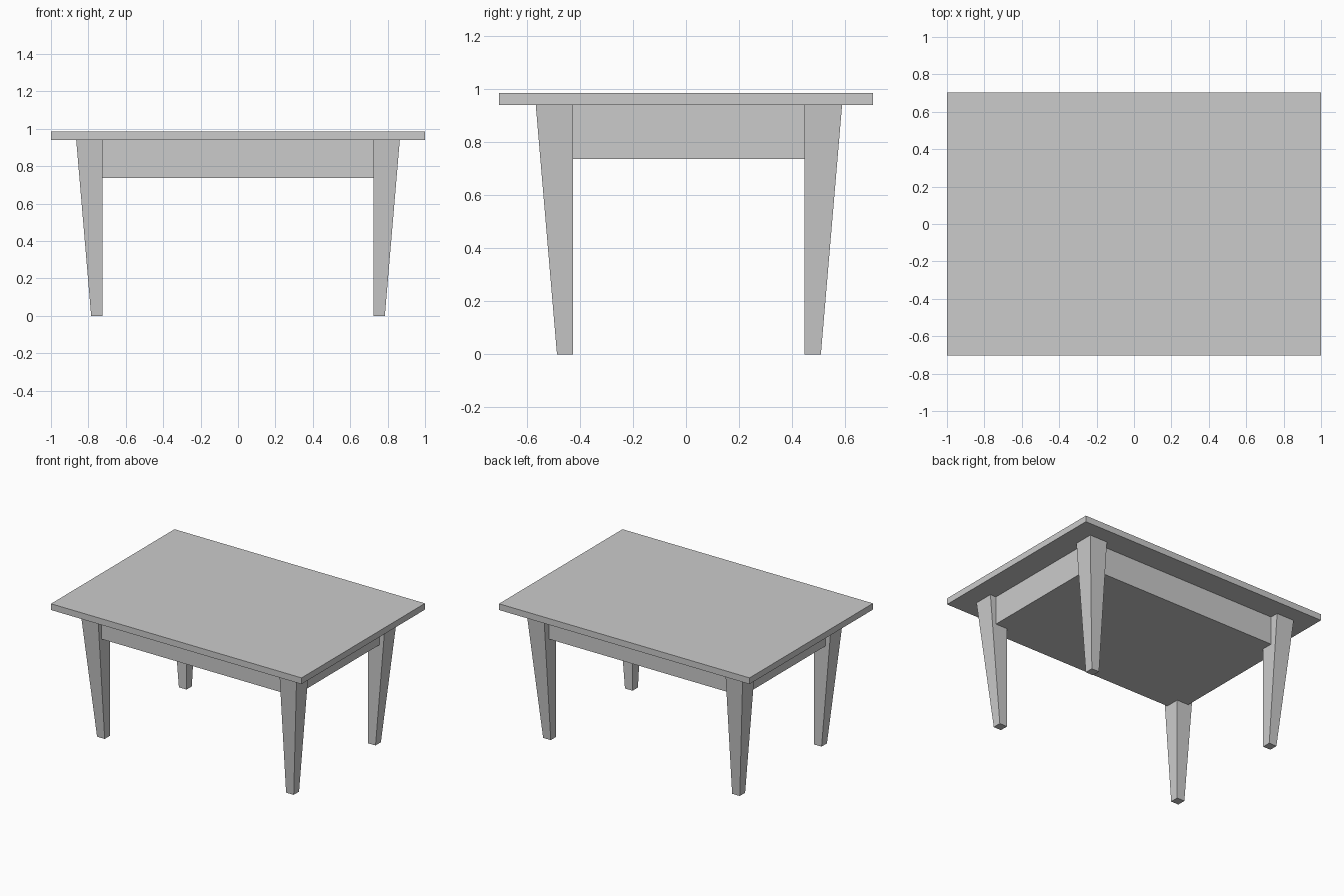
import bpy
import bmesh

if "Cube" in bpy.data.objects:
    bpy.data.objects.remove(bpy.data.objects["Cube"])


def prism(name, bottom, top):
    """Six-sided solid between two rectangles (x0, x1, y0, y1, z)."""
    bm = bmesh.new()
    rings = []
    for x0, x1, y0, y1, z in (bottom, top):
        rings.append([bm.verts.new((x, y, z))
                      for x, y in ((x0, y0), (x1, y0), (x1, y1), (x0, y1))])
    low, high = rings
    bm.faces.new(low)
    bm.faces.new(high)
    for i in range(4):
        j = (i + 1) % 4
        bm.faces.new((low[i], low[j], high[j], high[i]))
    bmesh.ops.recalc_face_normals(bm, faces=bm.faces)
    mesh = bpy.data.meshes.new(name)
    bm.to_mesh(mesh)
    bm.free()
    obj = bpy.data.objects.new(name, mesh)
    bpy.context.collection.objects.link(obj)
    return obj


TOP_Z, UNDER_Z, APRON_Z = 0.985, 0.94, 0.736
INNER_X, INNER_Y, LEG_SHIFT_Y = 0.724, 0.436, 0.011
FOOT, HEAD = 0.061, 0.141  # leg width at floor and under the top

# Table top
prism("table_top", (-1, 1, -0.704, 0.704, UNDER_Z), (-1, 1, -0.704, 0.704, TOP_Z))

# Solid apron block, set back from the outer leg faces
prism("apron", (-0.818, 0.818, -0.525, 0.527, APRON_Z),
      (-0.818, 0.818, -0.525, 0.527, UNDER_Z))

# Legs: straight on the inner faces, tapered on the outer faces
for x_name, sx in (("left", -1), ("right", 1)):
    for y_name, sy in (("front", -1), ("back", 1)):
        def section(width, z):
            xs = sorted((sx * INNER_X, sx * (INNER_X + width)))
            ys = sorted((sy * INNER_Y + LEG_SHIFT_Y,
                         sy * (INNER_Y + width) + LEG_SHIFT_Y))
            return (*xs, *ys, z)
        prism(f"{y_name}_{x_name}_leg", section(FOOT, 0), section(HEAD, UNDER_Z))
